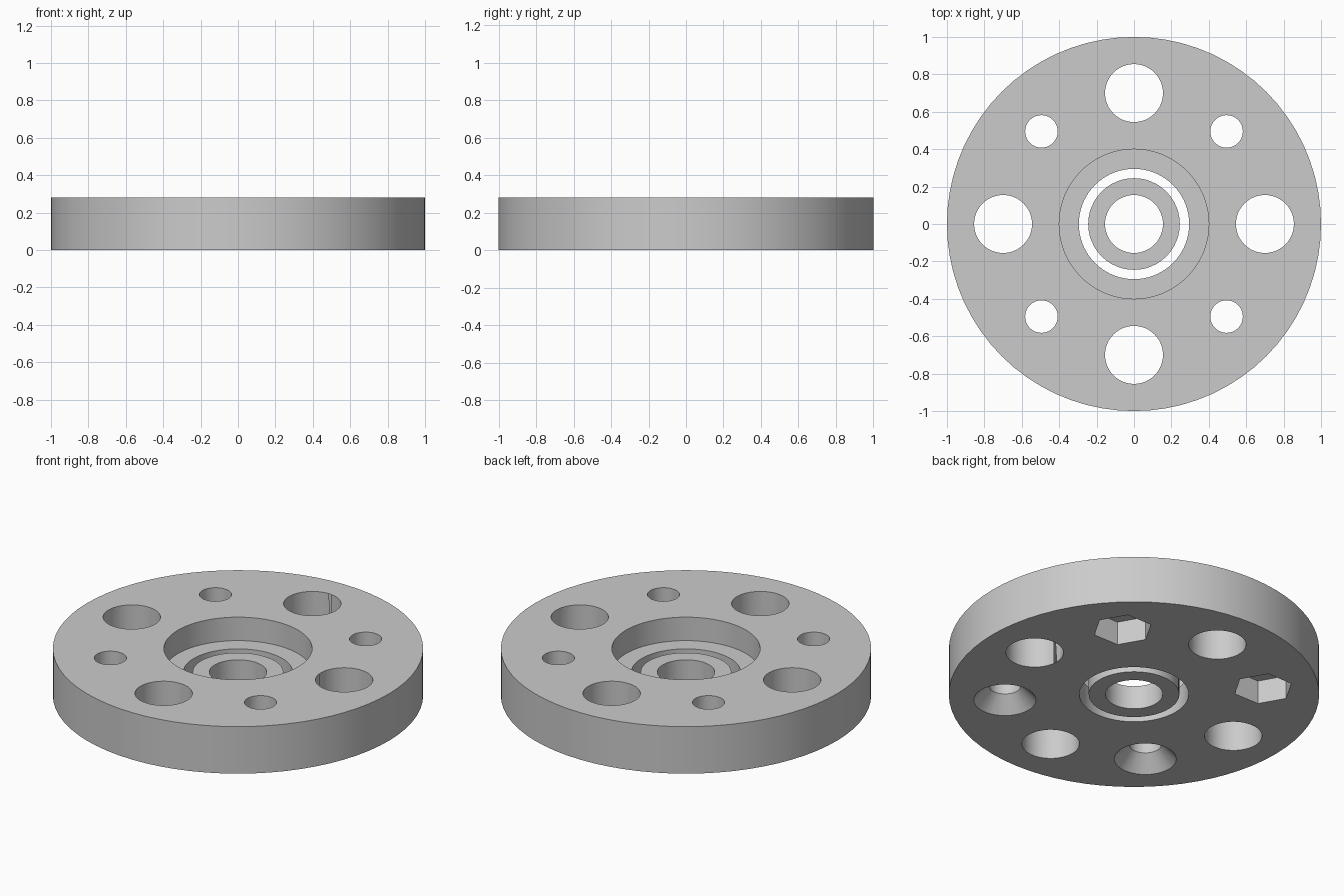
import bpy
import bmesh
from math import cos, sin, pi, radians

if "Cube" in bpy.data.objects:
    bpy.data.objects.remove(bpy.data.objects["Cube"])

HEIGHT = 0.28        # full thickness of the disc
FLOOR = 0.14         # floor of the central pocket, top of the sleeve
BOLT = 0.70          # pitch radius of all holes

grey = bpy.data.materials.new("light grey")
grey.use_nodes = True
grey.diffuse_color = (0.6, 0.6, 0.6, 1)
grey.node_tree.nodes["Principled BSDF"].inputs["Base Color"].default_value = (0.6, 0.6, 0.6, 1)


def turned(name, profile, sides, closed=False, centre=(0, 0)):
    """Turn (radius, z) points about a vertical axis; closed gives a ring, open is capped."""
    bm = bmesh.new()
    rings = [[bm.verts.new((r * cos(2 * pi * i / sides), r * sin(2 * pi * i / sides), z))
              for i in range(sides)] for r, z in profile]
    pairs = list(zip(rings, rings[1:]))
    if closed:
        pairs.append((rings[-1], rings[0]))
    else:
        bm.faces.new(rings[0])
        bm.faces.new(rings[-1])
    for a, b in pairs:
        for i in range(sides):
            j = (i + 1) % sides
            bm.faces.new((a[i], a[j], b[j], b[i]))
    bmesh.ops.recalc_face_normals(bm, faces=bm.faces)
    mesh = bpy.data.meshes.new(name)
    bm.to_mesh(mesh)
    bm.free()
    mesh.materials.append(grey)
    obj = bpy.data.objects.new(name, mesh)
    obj.location = (centre[0], centre[1], 0)
    bpy.context.collection.objects.link(obj)
    return obj


def activate(obj):
    bpy.ops.object.select_all(action='DESELECT')
    obj.select_set(True)
    bpy.context.view_layer.objects.active = obj


def cut(body, profile, sides, angle):
    """Drill a turned cutter out of the body at an angle on the pitch circle."""
    a = radians(angle)
    cutter = turned("cutter", profile, sides, centre=(BOLT * cos(a), BOLT * sin(a)))
    cutter.hide_render = True
    bpy.context.view_layer.update()
    activate(body)
    mod = body.modifiers.new("hole", 'BOOLEAN')
    mod.operation = 'DIFFERENCE'
    mod.solver = 'EXACT'
    mod.object = cutter
    bpy.ops.object.modifier_apply(modifier=mod.name)
    bpy.data.objects.remove(cutter)


# Main disc with the stepped central bore
disc = turned("flange_disc", [(0.295, 0), (1, 0), (1, HEIGHT), (0.4, HEIGHT),
                              (0.4, FLOOR), (0.295, FLOOR)], 72, closed=True)

# Large plain holes
for angle in (0, 90, 180, 270):
    cut(disc, [(0.155, -0.1), (0.155, 0.4)], 48, angle)

# Small holes: hexagonal nut recesses at the back, countersinks at the front
for angle in (45, 135):
    cut(disc, [(0.087, -0.1), (0.087, 0.4)], 36, angle)
    cut(disc, [(0.162, -0.1), (0.162, FLOOR)], 6, angle)
for angle in (225, 315):
    cut(disc, [(0.168, -0.1), (0.168, 0), (0.087, 0.088), (0.087, 0.4)], 36, angle)

# Loose sleeve in the centre
sleeve = turned("centre_sleeve", [(0.155, 0), (0.245, 0), (0.245, FLOOR), (0.155, FLOOR)],
                48, closed=True)

for obj in (disc, sleeve):
    activate(obj)
    bpy.ops.object.shade_smooth_by_angle(angle=radians(30))
